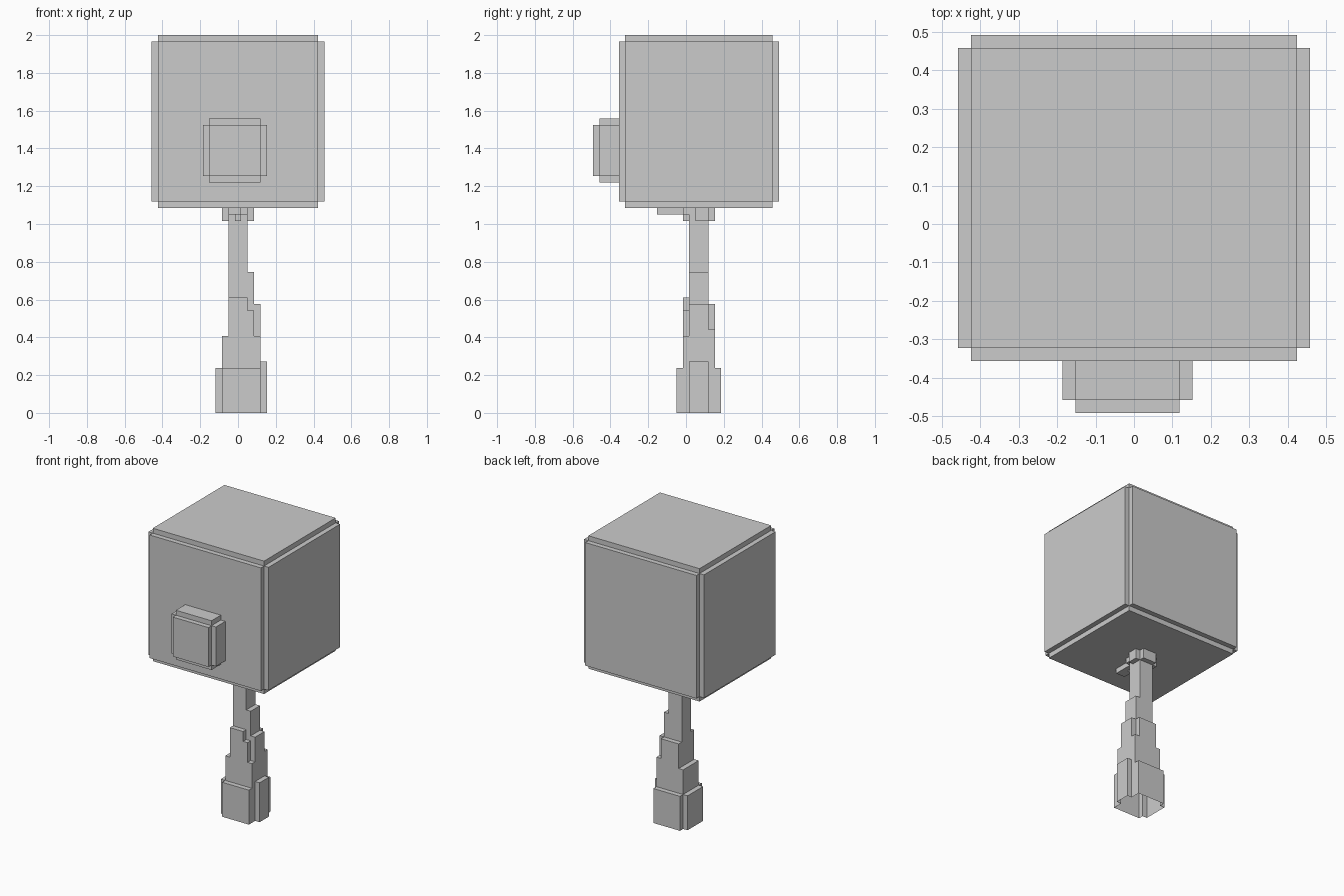
import bpy, bmesh
from math import radians
from mathutils import Vector

if "Cube" in bpy.data.objects:
    bpy.data.objects.remove(bpy.data.objects["Cube"])

V = 2 / 59  # size of one voxel


def cells(x0, x1, y0, y1, z0, z1):
    """Voxels of a box, all bounds inclusive."""
    return {(x, y, z) for x in range(x0, x1 + 1)
            for y in range(y0, y1 + 1) for z in range(z0, z1 + 1)}


def clipped_block(x0, x1, y0, y1, z0, z1):
    """Box with one voxel notched from every edge."""
    return (cells(x0, x1, y0 + 1, y1 - 1, z0 + 1, z1 - 1)
            | cells(x0 + 1, x1 - 1, y0, y1, z0 + 1, z1 - 1)
            | cells(x0 + 1, x1 - 1, y0 + 1, y1 - 1, z0, z1))


# Leaf crown and the small clump on its front
crown = clipped_block(-13, 13, -10, 14, 32, 58)
clump = clipped_block(-5, 4, -14, -8, 36, 45) - cells(-13, 13, -10, 14, 32, 58)

# Trunk: wide foot, stepped middle, slim top, short twigs below the crown
trunk = set()
for b in [
    (-2, 3, -1, 5, 0, 6), (-3, -3, 0, 4, 0, 6), (4, 4, 1, 3, 0, 7),
    (-2, 3, 0, 4, 0, 11), (-1, 2, 0, 0, 12, 15), (-1, 1, 0, 0, 16, 17),
    (3, 3, 1, 4, 12, 12), (3, 3, 1, 3, 13, 16), (-1, 2, 4, 4, 12, 16),
    (-1, 2, 1, 3, 12, 21), (-1, 1, 1, 3, 22, 31),
    (-2, 2, 2, 3, 30, 31), (-1, 1, 4, 4, 30, 31), (0, 0, 0, 0, 30, 31),
    (-1, 1, 0, 0, 31, 31), (0, 0, -2, -1, 31, 31), (-1, 0, -4, -3, 31, 31),
]:
    trunk |= cells(*b)

solid = crown | clump | trunk


def build(name, part):
    """Mesh only the outside faces of a part; the base stays open."""
    bm = bmesh.new()
    corners = {}

    def vert(p):
        key = tuple(round(2 * c) for c in p)
        if key not in corners:
            corners[key] = bm.verts.new(p * V)
        return corners[key]

    for c in part:
        centre = Vector(c) + Vector((0, 0, 0.5))
        for axis in range(3):
            for s in (-1, 1):
                n = Vector((0, 0, 0))
                n[axis] = s
                near = tuple(int(a + b) for a, b in zip(c, n))
                if near in solid or near[2] < 0:
                    continue
                u = Vector((0, 0, 0))
                u[(axis + 1) % 3] = 0.5
                w = n.cross(u)
                m = centre + n * 0.5
                bm.faces.new([vert(m - u - w), vert(m + u - w),
                              vert(m + u + w), vert(m - u + w)])
    # Merge flat areas into large faces
    bmesh.ops.dissolve_limit(bm, angle_limit=radians(1),
                             verts=bm.verts[:], edges=bm.edges[:])
    bmesh.ops.triangulate(bm, faces=[f for f in bm.faces if len(f.verts) > 4])
    mesh = bpy.data.meshes.new(name)
    bm.to_mesh(mesh)
    bm.free()
    bpy.context.collection.objects.link(bpy.data.objects.new(name, mesh))


build("leaf_crown", crown)
build("leaf_clump", clump)
build("trunk", trunk)
